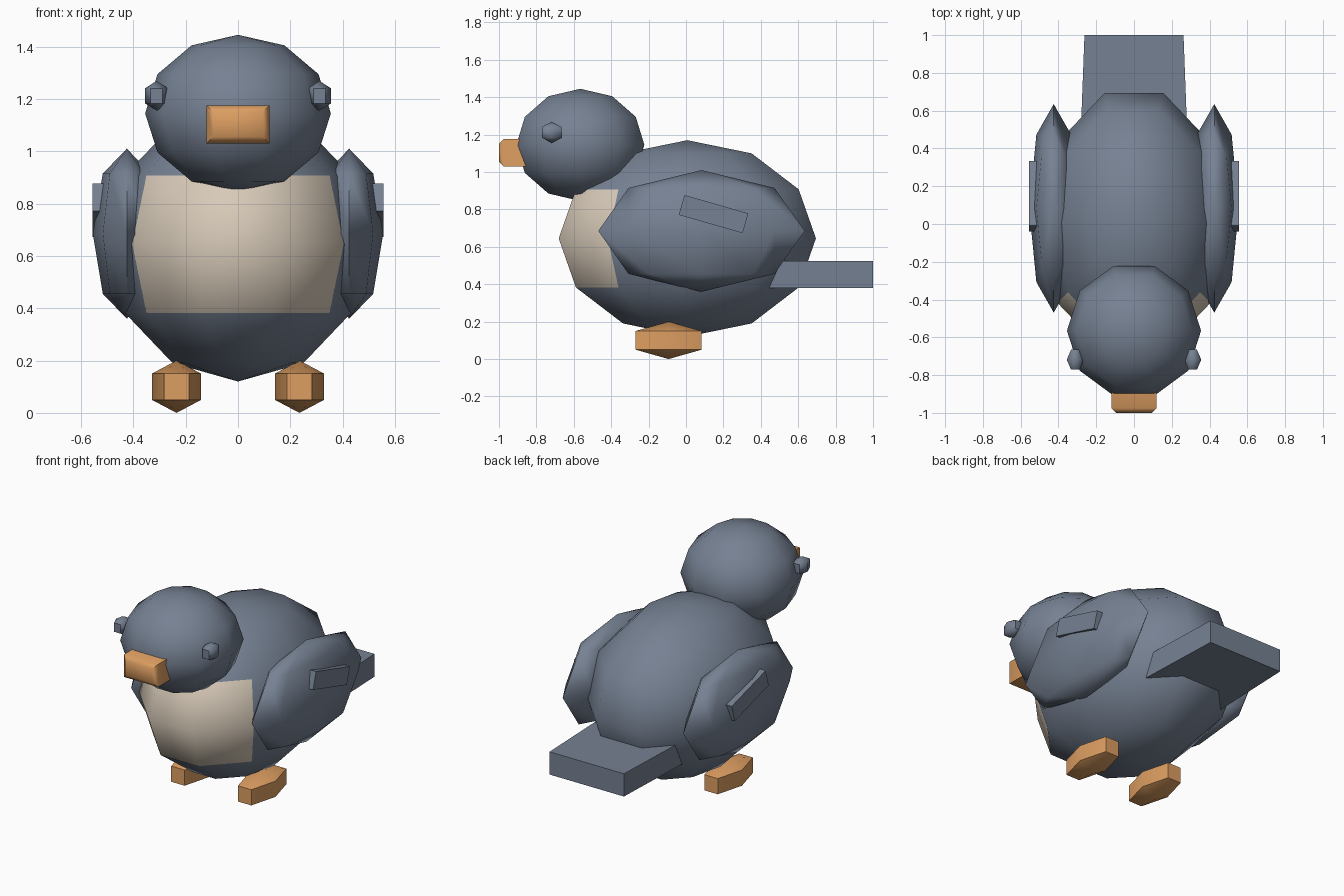
import bpy, bmesh, math
from mathutils import Matrix, Vector

cube = bpy.data.objects.get("Cube")
if cube:
    bpy.data.objects.remove(cube, do_unlink=True)


def material(name, rgb):
    m = bpy.data.materials.new(name)
    m.use_nodes = True
    color = (*rgb, 1)
    m.diffuse_color = color
    m.node_tree.nodes["Principled BSDF"].inputs["Base Color"].default_value = color
    return m


SLATE = material("slate_blue", (0.18, 0.22, 0.29))
CREAM = material("cream", (0.68, 0.59, 0.48))
ORANGE = material("orange", (0.72, 0.34, 0.12))


def finish(name, bm, mats, smooth=60):
    bmesh.ops.recalc_face_normals(bm, faces=bm.faces)
    mesh = bpy.data.meshes.new(name)
    bm.to_mesh(mesh)
    bm.free()
    ob = bpy.data.objects.new(name, mesh)
    bpy.context.collection.objects.link(ob)
    for m in mats:
        mesh.materials.append(m)
    bpy.ops.object.select_all(action='DESELECT')
    ob.select_set(True)
    bpy.context.view_layer.objects.active = ob
    bpy.ops.object.shade_smooth_by_angle(angle=math.radians(smooth))
    return ob


def ball(name, center, radii, segments, rings, mats, paint=None):
    """Low-poly ellipsoid with poles on z and a vertex on the x axis."""
    bm = bmesh.new()
    top, bottom = bm.verts.new((0, 0, 1)), bm.verts.new((0, 0, -1))
    rows = []
    for r in range(1, rings):
        lat = math.pi * r / rings
        rows.append([bm.verts.new((math.sin(lat) * math.cos(a), math.sin(lat) * math.sin(a),
                                   math.cos(lat)))
                     for a in (math.tau * s / segments for s in range(segments))])
    for s in range(segments):
        t = (s + 1) % segments
        bm.faces.new((top, rows[0][s], rows[0][t]))
        bm.faces.new((bottom, rows[-1][t], rows[-1][s]))
        for a, b in zip(rows, rows[1:]):
            bm.faces.new((a[s], b[s], b[t], a[t]))
    if paint:
        for f in bm.faces:
            f.material_index = paint(f.calc_center_median())
    bm.transform(Matrix.Translation(center) @ Matrix.Diagonal((*radii, 1)))
    return finish(name, bm, mats)


def box(name, center, size, mat, tilt=0, end=None):
    """Box tilted about x; end = (direction, x scale, z scale) tapers one y end."""
    bm = bmesh.new()
    bmesh.ops.create_cube(bm, size=1)
    if end:
        for v in bm.verts:
            if v.co.y * end[0] > 0:
                v.co.x *= end[1]
                v.co.z *= end[2]
    bm.transform(Matrix.Translation(center) @ Matrix.Rotation(tilt, 4, 'X')
                 @ Matrix.Diagonal((*size, 1)))
    return finish(name, bm, [mat], 30)


# Body with a cream breast: front three columns, middle two bands
def breast(c):
    return int(abs(c.z) < 0.5 and c.y < -0.35)


ball("body", (0, 0.007, 0.645), (0.5, 0.723, 0.525), 10, 6, [SLATE, CREAM], breast)

# Head
ball("head", (0, -0.565, 1.145), (0.355, 0.36, 0.3), 10, 6, [SLATE])

# Beak: box whose front edges are chamfered
bm = bmesh.new()
bmesh.ops.create_cube(bm, size=1)
bm.transform(Matrix.Translation((0, -0.9, 1.103)) @ Matrix.Diagonal((0.24, 0.2, 0.145, 1)))
front = [e for e in bm.edges if all(v.co.y < -0.95 for v in e.verts)]
bmesh.ops.bevel(bm, geom=front, offset=0.025, segments=1, affect='EDGES')
finish("beak", bm, [ORANGE])

# Tail: slab narrowing slightly to the back
box("tail", (0, 0.7, 0.453), (0.57, 0.6, 0.145), SLATE, end=(1, 0.92, 1))

# Mirrored parts
for side, name in ((1, "left"), (-1, "right")):
    ball(name + "_eye", (side * 0.311, -0.718, 1.212), (0.052, 0.07, 0.057), 6, 3, [SLATE])
    ball(name + "_wing", (side * 0.425, 0.083, 0.685), (0.13, 0.552, 0.325), 8, 4, [SLATE])
    box(name + "_wing_feather", (side * 0.508, 0.147, 0.775), (0.096, 0.355, 0.11),
        SLATE, tilt=math.radians(-16))
    ball(name + "_foot", (side * 0.235, -0.093, 0.1), (0.109, 0.235, 0.1), 6, 3, [ORANGE])
